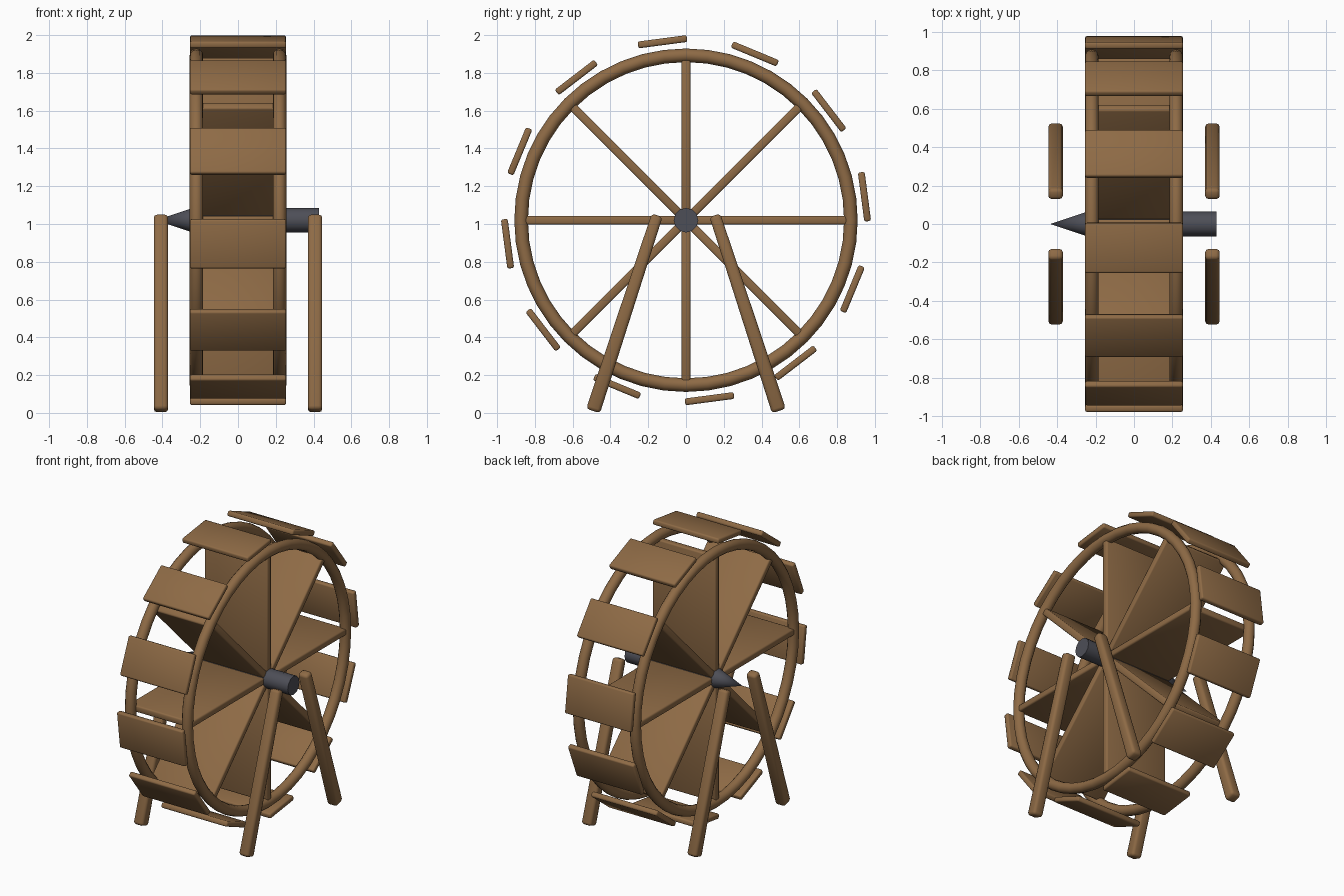
import bpy, bmesh, math
from mathutils import Matrix, Vector

if "Cube" in bpy.data.objects:
    bpy.data.objects.remove(bpy.data.objects["Cube"])

HUB = Vector((0, 0, 1.02))


def material(name, rgb):
    m = bpy.data.materials.new(name)
    m.diffuse_color = (*rgb, 1)
    m.use_nodes = True
    m.node_tree.nodes["Principled BSDF"].inputs["Base Color"].default_value = m.diffuse_color
    return m


WOOD = material("brown wood", (0.27, 0.145, 0.06))
IRON = material("dark iron", (0.075, 0.077, 0.095))


def finish(bm, name, mat, matrix=Matrix()):
    bmesh.ops.recalc_face_normals(bm, faces=bm.faces)
    me = bpy.data.meshes.new(name)
    bm.to_mesh(me)
    bm.free()
    me.materials.append(mat)
    ob = bpy.data.objects.new(name, me)
    bpy.context.collection.objects.link(ob)
    ob.matrix_world = matrix
    bpy.ops.object.select_all(action='DESELECT')
    ob.select_set(True)
    bpy.context.view_layer.objects.active = ob
    bpy.ops.object.shade_smooth_by_angle(angle=math.radians(50))
    return ob


def box(name, size, matrix, bevel, taper=1.0):
    """Bevelled box; taper narrows its y size at the top."""
    bm = bmesh.new()
    bmesh.ops.create_cube(bm, size=1)
    for v in bm.verts:
        k = taper if v.co.z > 0 else 1
        v.co = Vector((v.co.x * size[0], v.co.y * size[1] * k, v.co.z * size[2]))
    bmesh.ops.bevel(bm, geom=bm.edges[:], offset=bevel, segments=2,
                    profile=0.5, affect='EDGES')
    return finish(bm, name, WOOD, matrix)


def around_hub(angle, radius):
    # local z points outward from the axle
    return (Matrix.Translation(HUB) @ Matrix.Rotation(angle, 4, 'X')
            @ Matrix.Translation((0, 0, radius)))


# two round rims
for side, x in (("left", -0.22), ("right", 0.22)):
    bpy.ops.mesh.primitive_torus_add(
        location=HUB + Vector((x, 0, 0)), rotation=(0, math.pi / 2, 0),
        major_radius=0.873, minor_radius=0.036, major_segments=48, minor_segments=12)
    rim = bpy.context.object
    rim.name = side + "_rim"
    rim.data.materials.append(WOOD)
    bpy.ops.object.shade_smooth()

# eight full-width spoke boards
for i in range(8):
    box(f"spoke_board_{i + 1}", (0.485, 0.046, 0.86),
        around_hub(i * math.pi / 4, 0.43), 0.01)

# twelve paddles outside the rims
for i in range(12):
    box(f"paddle_{i + 1}", (0.51, 0.262, 0.036),
        around_hub(math.radians(7.5 + 30 * i), 0.953), 0.01)

# axle: cylinder on the right, pointed on the left
bm = bmesh.new()
rings = []
for x in (-0.24, 0.43):
    rings.append([bm.verts.new((x, 0.065 * math.cos(a), 0.065 * math.sin(a)))
                  for a in (2 * math.pi * i / 12 for i in range(12))])
tip = bm.verts.new((-0.435, 0, 0))
for i in range(12):
    j = (i + 1) % 12
    bm.faces.new((rings[0][i], rings[0][j], rings[1][j], rings[1][i]))
    bm.faces.new((tip, rings[0][j], rings[0][i]))
bm.faces.new(rings[1])
finish(bm, "axle", IRON, Matrix.Translation(HUB))

# four leaning support legs
for sx, side in ((-1, "left"), (1, "right")):
    for sy, end in ((-1, "front"), (1, "back")):
        foot = Vector((sx * 0.408, sy * 0.492, 0.010))
        head = Vector((sx * 0.408, sy * 0.153, 1.046))
        d = head - foot
        tilt = math.atan2(-d.y, d.z)
        box(f"{end}_{side}_leg", (0.076, 0.077, d.length),
            Matrix.Translation((foot + head) / 2) @ Matrix.Rotation(tilt, 4, 'X'),
            0.018, 0.78)
